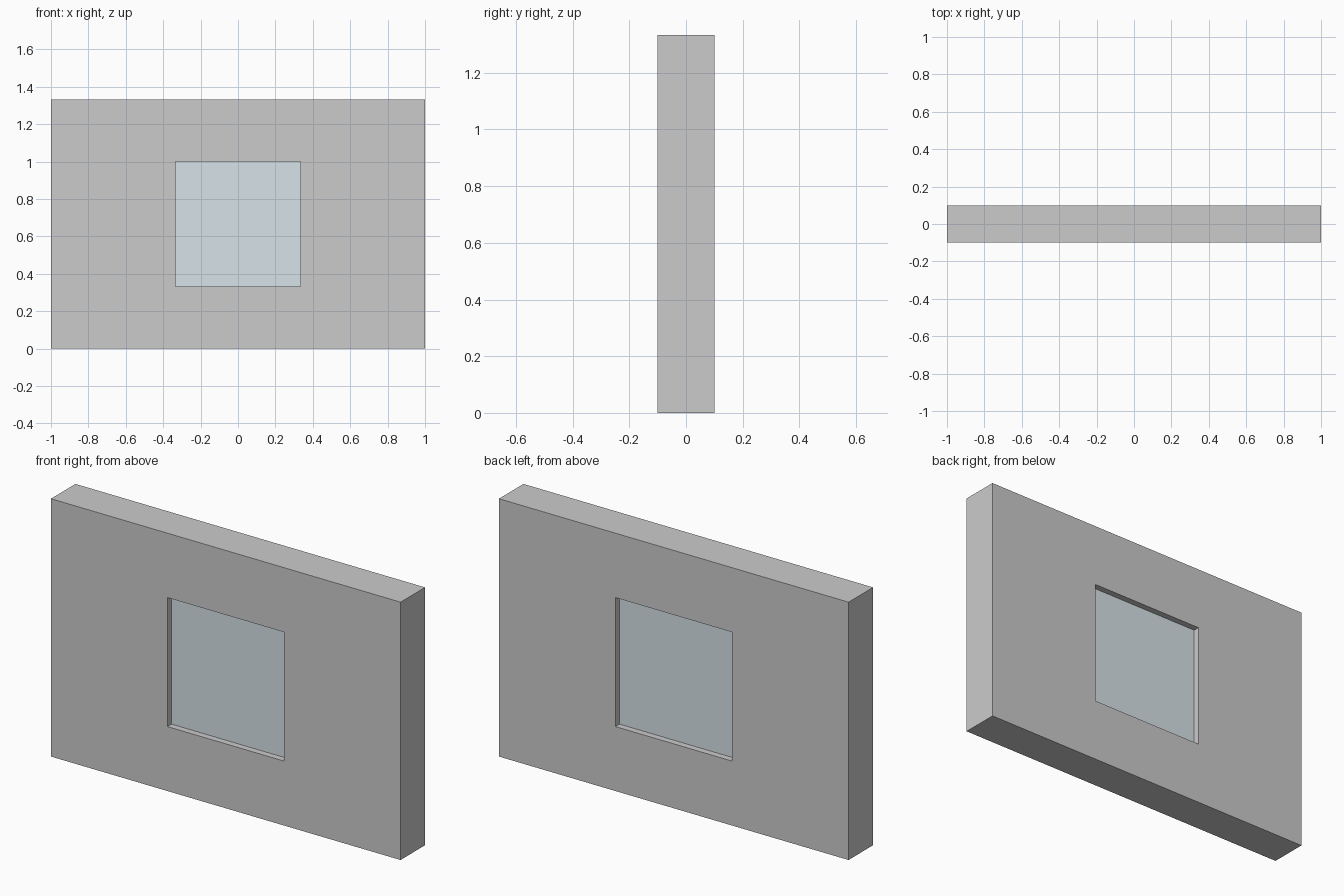
import bpy, bmesh

if "Cube" in bpy.data.objects:
    bpy.data.objects.remove(bpy.data.objects["Cube"])

W, H, T = 1.0, 4 / 3, 0.1        # half width, height, half thickness
S, Z0, Z1 = 1 / 3, 1 / 3, 1.0    # opening half width, sill, head
G = 0.0667                       # glass half thickness


def finish(name, bm):
    bmesh.ops.recalc_face_normals(bm, faces=bm.faces)
    mesh = bpy.data.meshes.new(name)
    bm.to_mesh(mesh)
    bm.free()
    obj = bpy.data.objects.new(name, mesh)
    bpy.context.collection.objects.link(obj)
    return obj


def ring(bm, half, low, high, y):
    corners = [(-half, low), (half, low), (half, high), (-half, high)]
    return [bm.verts.new((x, y, z)) for x, z in corners]


def bridge(bm, a, b):
    for i in range(4):
        j = (i + 1) % 4
        bm.faces.new((a[i], a[j], b[j], b[i]))


# Wall panel with a square window opening
bm = bmesh.new()
rings = [ring(bm, W, 0, H, -T), ring(bm, W, 0, H, T),
         ring(bm, S, Z0, Z1, T), ring(bm, S, Z0, Z1, -T)]
for k in range(4):
    bridge(bm, rings[k], rings[(k + 1) % 4])
finish("wall", bm)

# Thick glass block, recessed equally on both sides
bm = bmesh.new()
front, back = ring(bm, S, Z0, Z1, -G), ring(bm, S, Z0, Z1, G)
bridge(bm, front, back)
bm.faces.new(front)
bm.faces.new(back)
glass = finish("window_glass", bm)

mat = bpy.data.materials.new("pale_blue_glass")
mat.diffuse_color = (0.68, 0.76, 0.80, 1)
mat.use_nodes = True
mat.node_tree.nodes["Principled BSDF"].inputs["Base Color"].default_value = mat.diffuse_color
glass.data.materials.append(mat)
